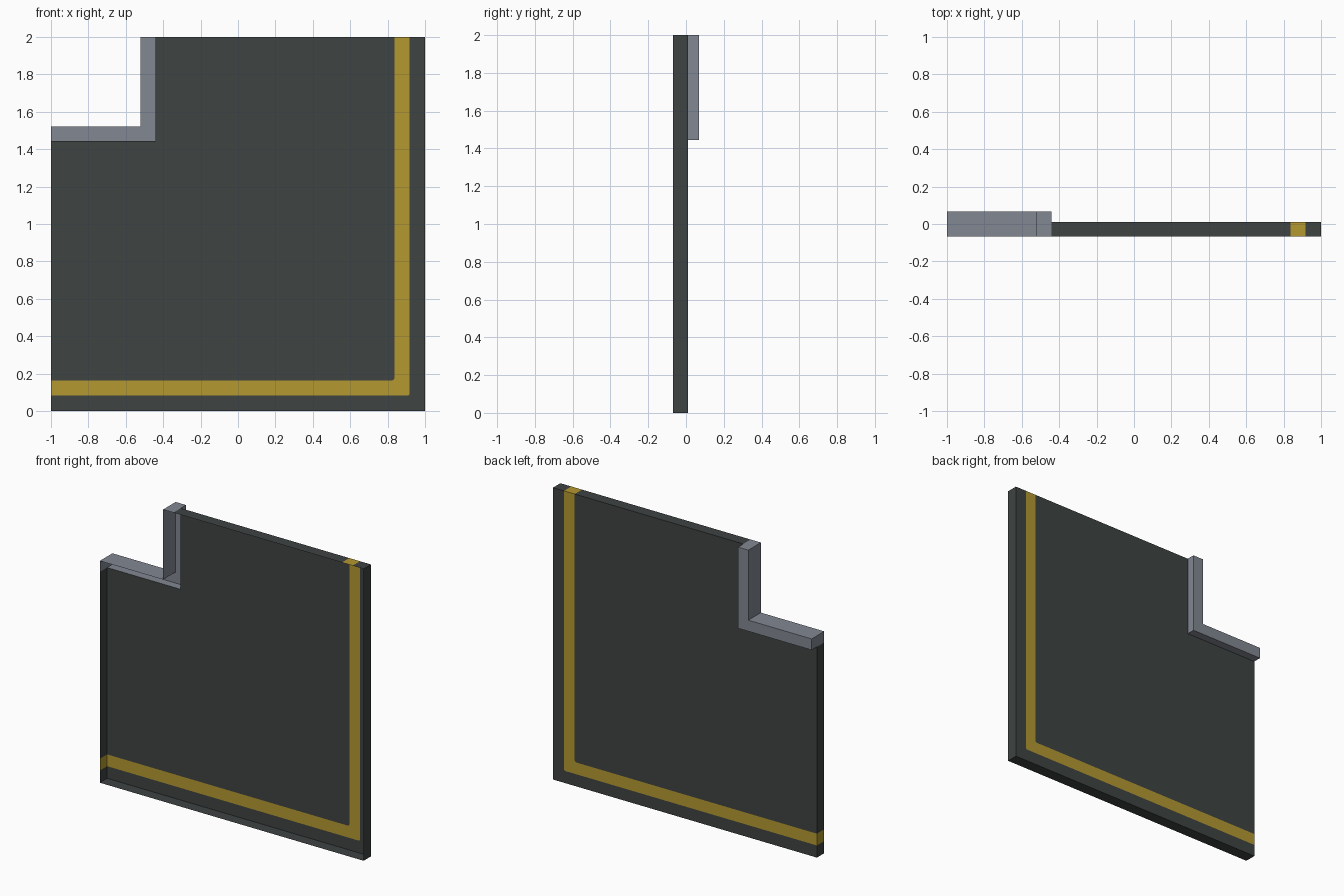
import bpy
import bmesh
import math

if "Cube" in bpy.data.objects:
    bpy.data.objects.remove(bpy.data.objects["Cube"])

FRONT, ROAD_Y, CURB_Y = -0.068, 0.011, 0.068


def material(name, rgb):
    m = bpy.data.materials.new(name)
    lin = [((c / 255 + 0.055) / 1.055) ** 2.4 for c in rgb]
    m.diffuse_color = (*lin, 1)
    m.use_nodes = True
    m.node_tree.nodes["Principled BSDF"].inputs["Base Color"].default_value = m.diffuse_color
    return m


def shell(name, outline, back, mat, wall_front):
    """Back face from a counter-clockwise x,z outline, plus walls reaching
    forward to wall_front(a, b); None leaves that edge without a wall."""
    bm = bmesh.new()
    rear = [bm.verts.new((x, back, z)) for x, z in outline]
    bm.faces.new(rear[::-1])
    for i, a in enumerate(outline):
        j = (i + 1) % len(outline)
        b = outline[j]
        y = wall_front(a, b)
        if y is not None:
            fa = bm.verts.new((a[0], y, a[1]))
            fb = bm.verts.new((b[0], y, b[1]))
            bm.faces.new((rear[i], rear[j], fb, fa))
    bmesh.ops.remove_doubles(bm, verts=bm.verts, dist=1e-5)
    mesh = bpy.data.meshes.new(name)
    bm.to_mesh(mesh)
    bm.free()
    mesh.materials.append(mat)
    obj = bpy.data.objects.new(name, mesh)
    bpy.context.collection.objects.link(obj)


def on_tile_edge(a, b):
    """Walls only along the outer border of the tile."""
    side = a[0] == b[0] and abs(a[0]) == 1
    end = a[1] == b[1] and a[1] in (0, 2)
    return FRONT if side or end else None


def corner(x, z, r=0.012, n=4):
    """Small rounded lower-right corner, counter-clockwise."""
    return [(x - r + r * math.sin(t), z + r - r * math.cos(t))
            for t in (math.pi / 2 * k / n for k in range(n + 1))]


asphalt = material("dark asphalt", (62, 67, 66))
yellow = material("yellow paint", (180, 152, 48))
concrete = material("grey concrete", (130, 135, 146))

outer = corner(0.917, 0.083)
inner = corner(0.836, 0.164)
notch_x, notch_z = -0.442, 1.444
top_x, top_z = -0.52, 1.52

# Road border outside the painted line
shell("road_border", [(-1, 0), (1, 0), (1, 2), (0.917, 2)] + outer[::-1] + [(-1, 0.083)],
      ROAD_Y, asphalt, on_tile_edge)
# Painted line
shell("painted_line", [(-1, 0.083)] + outer + [(0.917, 2), (0.836, 2)] + inner[::-1] + [(-1, 0.164)],
      ROAD_Y, yellow, on_tile_edge)
# Main road surface with the corner notch
shell("road_surface", [(-1, 0.164)] + inner + [(0.836, 2), (notch_x, 2), (notch_x, notch_z), (-1, notch_z)],
      ROAD_Y, asphalt, on_tile_edge)
# Raised curb around the notch; the sides next to the road stop at its surface
shell("curb", [(-1, notch_z), (notch_x, notch_z), (notch_x, 2), (top_x, 2), (top_x, top_z), (-1, top_z)],
      CURB_Y, concrete,
      lambda a, b: ROAD_Y if a[0] == b[0] == notch_x or a[1] == b[1] == notch_z else FRONT)
